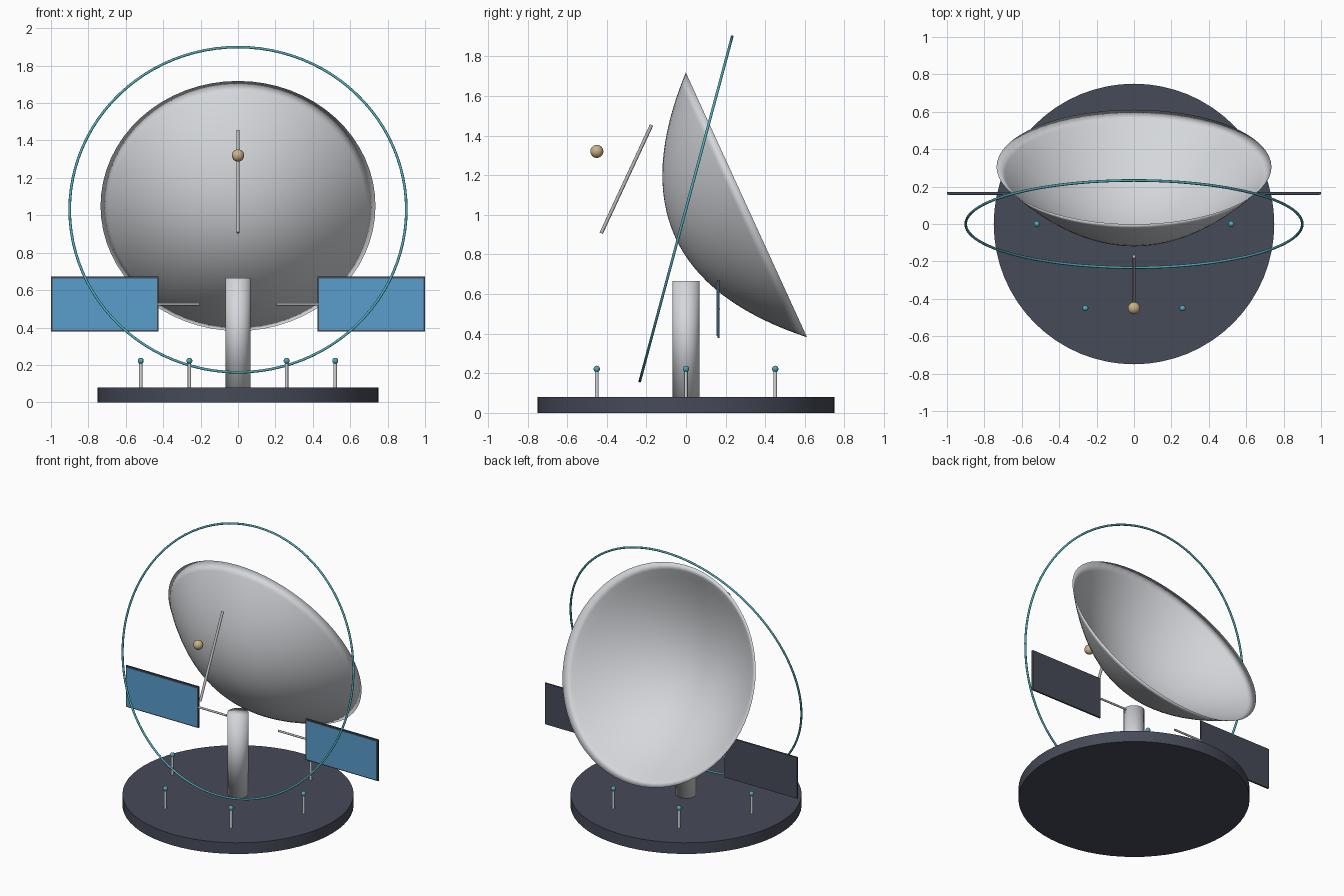
import bpy, bmesh, math
from mathutils import Vector, Matrix

if "Cube" in bpy.data.objects:
    bpy.data.objects.remove(bpy.data.objects["Cube"])


def mat(name, rgb):
    m = bpy.data.materials.new(name)
    m.diffuse_color = (*rgb, 1)
    m.use_nodes = True
    m.node_tree.nodes["Principled BSDF"].inputs["Base Color"].default_value = m.diffuse_color
    return m


WHITE = mat("dish_white", (0.66, 0.68, 0.71))
METAL = mat("strut_metal", (0.48, 0.48, 0.49))
DARK = mat("dark_slate", (0.062, 0.070, 0.098))
BLUE = mat("panel_blue", (0.10, 0.34, 0.60))
TEAL = mat("teal", (0.08, 0.40, 0.47))
TAN = mat("feed_tan", (0.60, 0.44, 0.24))


def finish(bm, name, material, angle=None, smooth=True):
    bmesh.ops.recalc_face_normals(bm, faces=bm.faces[:])
    me = bpy.data.meshes.new(name)
    bm.to_mesh(me)
    bm.free()
    me.materials.append(material)
    for p in me.polygons:
        p.use_smooth = smooth
    ob = bpy.data.objects.new(name, me)
    bpy.context.collection.objects.link(ob)
    if angle:
        me.set_sharp_from_angle(angle=math.radians(angle))
    return ob


def rod(name, a, b, r, material, seg=16, angle=40):
    a, b = Vector(a), Vector(b)
    bm = bmesh.new()
    rot = (b - a).to_track_quat('Z', 'Y').to_matrix().to_4x4()
    bmesh.ops.create_cone(bm, cap_ends=True, segments=seg, radius1=r, radius2=r,
                          depth=(b - a).length,
                          matrix=Matrix.Translation((a + b) / 2) @ rot)
    return finish(bm, name, material, angle)


def ball(name, c, r, material):
    bm = bmesh.new()
    bmesh.ops.create_uvsphere(bm, u_segments=20, v_segments=12, radius=r,
                              matrix=Matrix.Translation(c))
    return finish(bm, name, material)


def box(name, lo, hi, material):
    lo, hi = Vector(lo), Vector(hi)
    bm = bmesh.new()
    bmesh.ops.create_cube(bm, size=1, matrix=Matrix.Translation((lo + hi) / 2)
                          @ Matrix.Diagonal((*(hi - lo), 1)))
    return finish(bm, name, material, smooth=False)


# Base disc and column
rod("base_disc", (0, 0, 0), (0, 0, 0.08), 0.75, DARK, 64)
rod("column", (0, 0, 0.08), (0, 0, 0.665), 0.068, WHITE, 32, None)

# Parabolic dish: thin shell whose two skins meet at the rim
R, D, N, SEG = 0.735, 0.395, 16, 64
profile = [(R * i / N, D * ((i / N) ** 2 - 1)) for i in range(N + 1)]
profile += [(R * i / N, D * ((i / N) ** 2 - 1) + 0.008) for i in range(N - 1, -1, -1)]
bm = bmesh.new()
rings = []
for r, z in profile:
    if r == 0:
        rings.append([bm.verts.new((0, 0, z))] * SEG)
    else:
        rings.append([bm.verts.new((r * math.cos(2 * math.pi * k / SEG),
                                    r * math.sin(2 * math.pi * k / SEG), z))
                      for k in range(SEG)])
for p, q in zip(rings, rings[1:]):
    for k in range(SEG):
        j = (k + 1) % SEG
        bm.faces.new(list(dict.fromkeys((p[k], p[j], q[j], q[k]))))
bm.transform(Matrix.Translation((0, 0.305, 1.05))
             @ Matrix.Rotation(math.radians(-65.4), 4, 'X'))
finish(bm, "dish", WHITE)

# Feed strut and feed ball
rod("feed_strut", (0, -0.428, 0.907), (0, -0.174, 1.453), 0.009, METAL)
ball("feed_ball", (0, -0.45, 1.32), 0.033, TAN)

# Tilted orbit ring
bpy.ops.mesh.primitive_torus_add(major_segments=96, minor_segments=10,
                                 major_radius=0.90, minor_radius=0.007,
                                 location=(0, 0, 1.03),
                                 rotation=(math.radians(75), 0, 0))
ring = bpy.context.object
ring.name = "orbit_ring"
ring.data.materials.append(TEAL)
for p in ring.data.polygons:
    p.use_smooth = True

# Solar panels with arms, mirrored left and right
for side, s in (("left", -1), ("right", 1)):
    xs = sorted((s * 0.425, s * 1.0))
    box(side + "_panel_frame", (xs[0], 0.158, 0.378), (xs[1], 0.170, 0.672), DARK)
    box(side + "_panel_cells", (xs[0] + 0.009, 0.154, 0.387),
        (xs[1] - 0.009, 0.159, 0.663), BLUE)
    rod(side + "_panel_arm", (s * 0.205, 0.164, 0.525), (s * 0.43, 0.164, 0.525),
        0.007, METAL)

# Six beacon posts around the base
for i in range(6):
    a = i * math.pi / 3
    x, y = 0.52 * math.cos(a), 0.52 * math.sin(a)
    rod(f"beacon_post_{i}", (x, y, 0.08), (x, y, 0.215), 0.009, WHITE, 12)
    ball(f"beacon_light_{i}", (x, y, 0.222), 0.016, TEAL)
